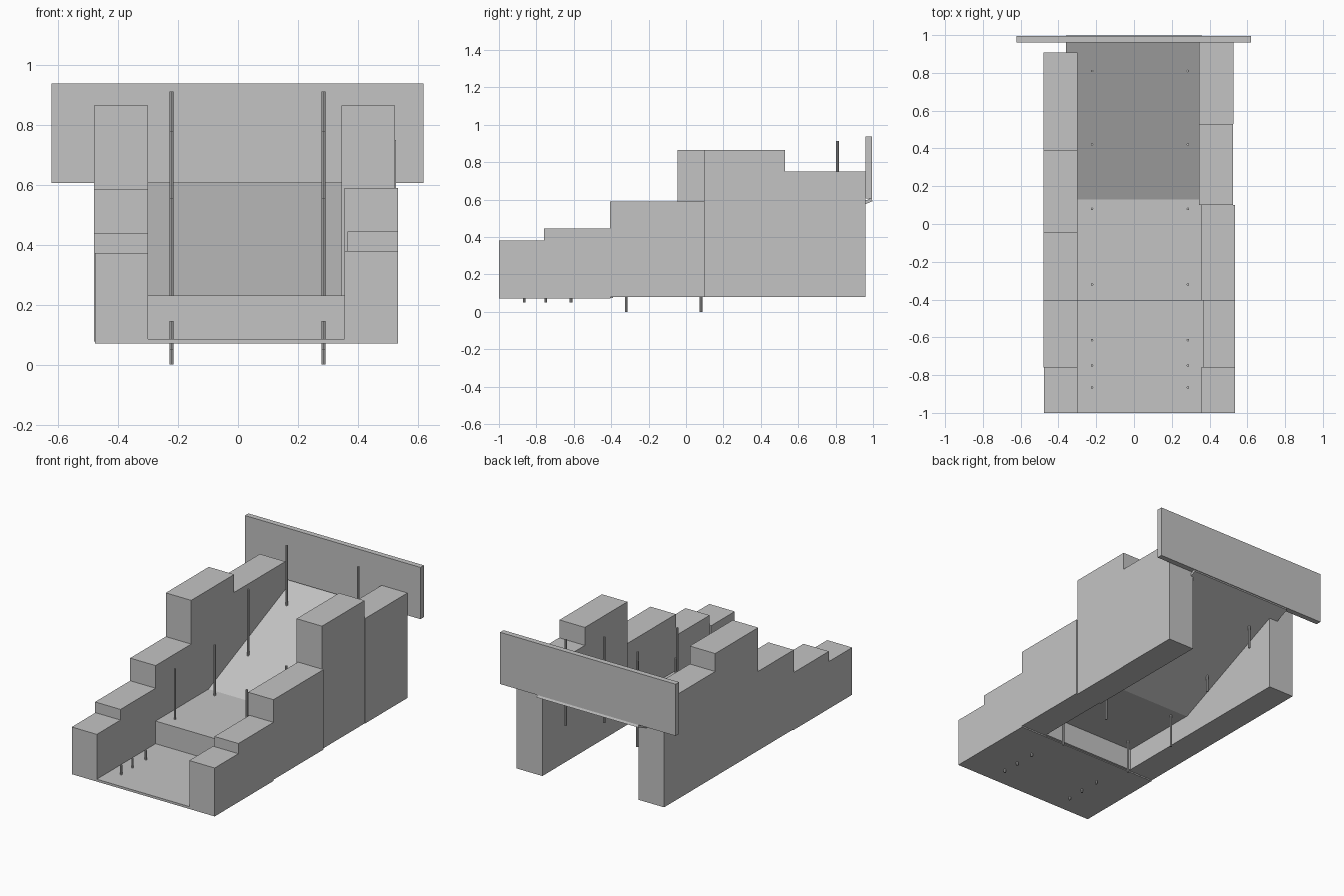
import bpy
import bmesh

default = bpy.data.objects.get("Cube")
if default:
    bpy.data.objects.remove(default, do_unlink=True)

grey = bpy.data.materials.new("plain_grey")
grey.use_nodes = True
colour = (0.55, 0.55, 0.55, 1)
grey.diffuse_color = colour
grey.node_tree.nodes["Principled BSDF"].inputs["Base Color"].default_value = colour


def finish(name, bm):
    bmesh.ops.recalc_face_normals(bm, faces=bm.faces)
    mesh = bpy.data.meshes.new(name)
    bm.to_mesh(mesh)
    bm.free()
    mesh.materials.append(grey)
    obj = bpy.data.objects.new(name, mesh)
    bpy.context.collection.objects.link(obj)
    return obj


def prism(name, x0, x1, profile):
    """Extrude a (y, z) outline from x0 to x1."""
    bm = bmesh.new()
    face = bm.faces.new([bm.verts.new((x0, y, z)) for y, z in profile])
    result = bmesh.ops.extrude_face_region(bm, geom=[face])
    verts = [v for v in result["geom"] if isinstance(v, bmesh.types.BMVert)]
    bmesh.ops.translate(bm, verts=verts, vec=(x1 - x0, 0, 0))
    return finish(name, bm)


def box(name, x0, x1, y0, y1, z0, z1):
    return prism(name, x0, x1, [(y0, z0), (y1, z0), (y1, z1), (y0, z1)])


# Stepped side walls, each a row of blocks: inner x, outer x, y start, y end, top
WALL_BASE = 0.078
right_blocks = [
    (-0.30, -0.477, -1.0, -0.76, 0.372),
    (-0.30, -0.48, -0.76, -0.405, 0.44),
    (-0.30, -0.48, -0.405, -0.045, 0.585),
    (-0.30, -0.48, -0.045, 0.39, 0.865),
    (-0.30, -0.48, 0.39, 0.907, 0.75),
]
left_blocks = [
    (0.355, 0.535, -1.0, -0.76, 0.38),
    (0.365, 0.535, -0.76, -0.405, 0.445),
    (0.355, 0.535, -0.405, 0.10, 0.59),
    (0.345, 0.525, 0.10, 0.53, 0.865),
    (0.345, 0.528, 0.53, 0.96, 0.75),
]
for side, blocks in (("right", right_blocks), ("left", left_blocks)):
    for i, (inner, outer, y0, y1, top) in enumerate(blocks, 1):
        box(f"{side}_wall_block_{i}", min(inner, outer), max(inner, outer),
            y0, y1, WALL_BASE, top)

# Floor, riser, raised floor and ramp
box("front_floor", -0.477, 0.535, -1.0, -0.405, 0.07, 0.085)
box("floor_riser", -0.30, 0.355, -0.405, -0.39, 0.075, 0.23)
box("raised_floor", -0.30, 0.355, -0.405, 0.135, 0.215, 0.23)
prism("ramp", -0.36, 0.36,
      [(0.13, 0.23), (0.99, 0.608), (0.998, 0.592), (0.135, 0.213)])

# Wide board across the back
box("back_board", -0.623, 0.62, 0.96, 0.995, 0.607, 0.938)

# Thin rods in matching pairs: y, bottom, top
rods = [
    (-0.865, 0.05, 0.145), (-0.75, 0.05, 0.145), (-0.615, 0.05, 0.145),
    (-0.32, 0.0, 0.555), (0.08, 0.0, 0.555),
    (0.42, 0.23, 0.78), (0.81, 0.36, 0.912),
]
for side, x in (("right", -0.222), ("left", 0.285)):
    for i, (y, z0, z1) in enumerate(rods, 1):
        bm = bmesh.new()
        bmesh.ops.create_cone(bm, cap_ends=True, segments=8, radius1=0.007,
                              radius2=0.007, depth=z1 - z0)
        bmesh.ops.translate(bm, verts=bm.verts, vec=(x, y, (z0 + z1) / 2))
        finish(f"{side}_rod_{i}", bm)
